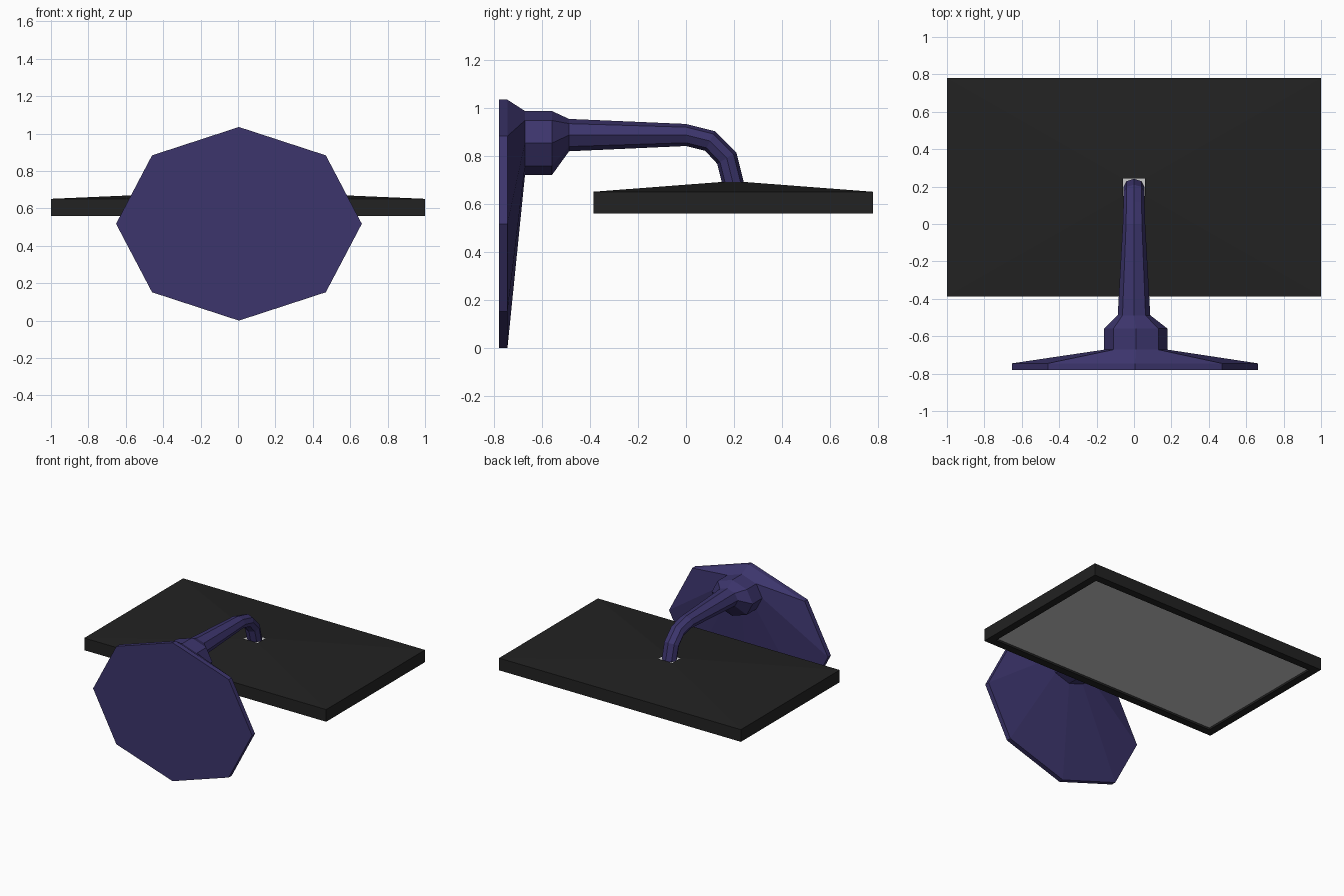
import bpy, bmesh
from math import cos, sin, pi

if "Cube" in bpy.data.objects:
    bpy.data.objects.remove(bpy.data.objects["Cube"])


def material(name, color):
    m = bpy.data.materials.new(name)
    m.diffuse_color = (*color, 1)
    m.use_nodes = True
    m.node_tree.nodes["Principled BSDF"].inputs["Base Color"].default_value = m.diffuse_color
    return m


def loft(name, rings, mat=None, cap_start=True, cap_end=True):
    """Skin a list of equal-length point rings into one flat-shaded object."""
    bm = bmesh.new()
    loops = [[bm.verts.new(p) for p in r] for r in rings]
    n = len(loops[0])
    for a, b in zip(loops, loops[1:]):
        for i in range(n):
            j = (i + 1) % n
            bm.faces.new((a[i], a[j], b[j], b[i]))
    if cap_start:
        bm.faces.new(loops[0])
    if cap_end:
        bm.faces.new(loops[-1])
    bmesh.ops.recalc_face_normals(bm, faces=bm.faces)
    me = bpy.data.meshes.new(name)
    bm.to_mesh(me)
    bm.free()
    ob = bpy.data.objects.new(name, me)
    bpy.context.collection.objects.link(ob)
    if mat:
        me.materials.append(mat)
    return ob


def octagon(cx, rx, top, bottom):
    """Eight-sided ring spanning two (y, z) points, half-width rx in x."""
    (y1, z1), (y0, z0) = top, bottom
    return [(cx + rx * cos(k * pi / 4),
             (y1 + y0) / 2 + (y1 - y0) / 2 * sin(k * pi / 4),
             (z1 + z0) / 2 + (z1 - z0) / 2 * sin(k * pi / 4)) for k in range(8)]


def rect(x, y0, y1, z):
    return [(-x, y0, z), (x, y0, z), (x, y1, z), (-x, y1, z)]


purple = material("purple", (0.045, 0.035, 0.15))
black = material("black", (0.016, 0.016, 0.016))

# Stand: oval foot plate, collar and bent tapering arm in one skin
stand = [
    (0.005, 0.657, (-0.78, 1.035), (-0.78, 0.0)),
    (0.005, 0.657, (-0.745, 1.035), (-0.745, 0.0)),
    (0.01, 0.17, (-0.672, 0.988), (-0.672, 0.72)),
    (0.01, 0.17, (-0.56, 0.988), (-0.56, 0.72)),
    (0.0, 0.087, (-0.488, 0.955), (-0.488, 0.82)),
    (0.0, 0.06, (0.0, 0.934), (0.0, 0.842)),
    (0.0, 0.057, (0.12, 0.904), (0.08, 0.822)),
    (0.0, 0.057, (0.21, 0.815), (0.13, 0.768)),
    (0.0, 0.057, (0.242, 0.688), (0.15, 0.688)),
]
loft("stand", [octagon(*s) for s in stand], purple)

# Monitor housing: shallow pyramid back, side walls, bezel and recess wall
Y0, Y1, D = -0.387, 0.78, 0.057
loft("monitor_housing", [
    rect(0.058, 0.15, 0.242, 0.692),
    rect(1.0, Y0, Y1, 0.651),
    rect(1.0, Y0, Y1, 0.56),
    rect(1 - D, Y0 + D, Y1 - D, 0.56),
    rect(1 - D, Y0 + D, Y1 - D, 0.575),
], black, cap_start=False, cap_end=False)

# Screen panel set into the bezel, facing down
screen = loft("screen", [rect(1 - D, Y0 + D, Y1 - D, 0.575)], cap_end=False)
screen.data.flip_normals() if screen.data.polygons[0].normal.z > 0 else None
